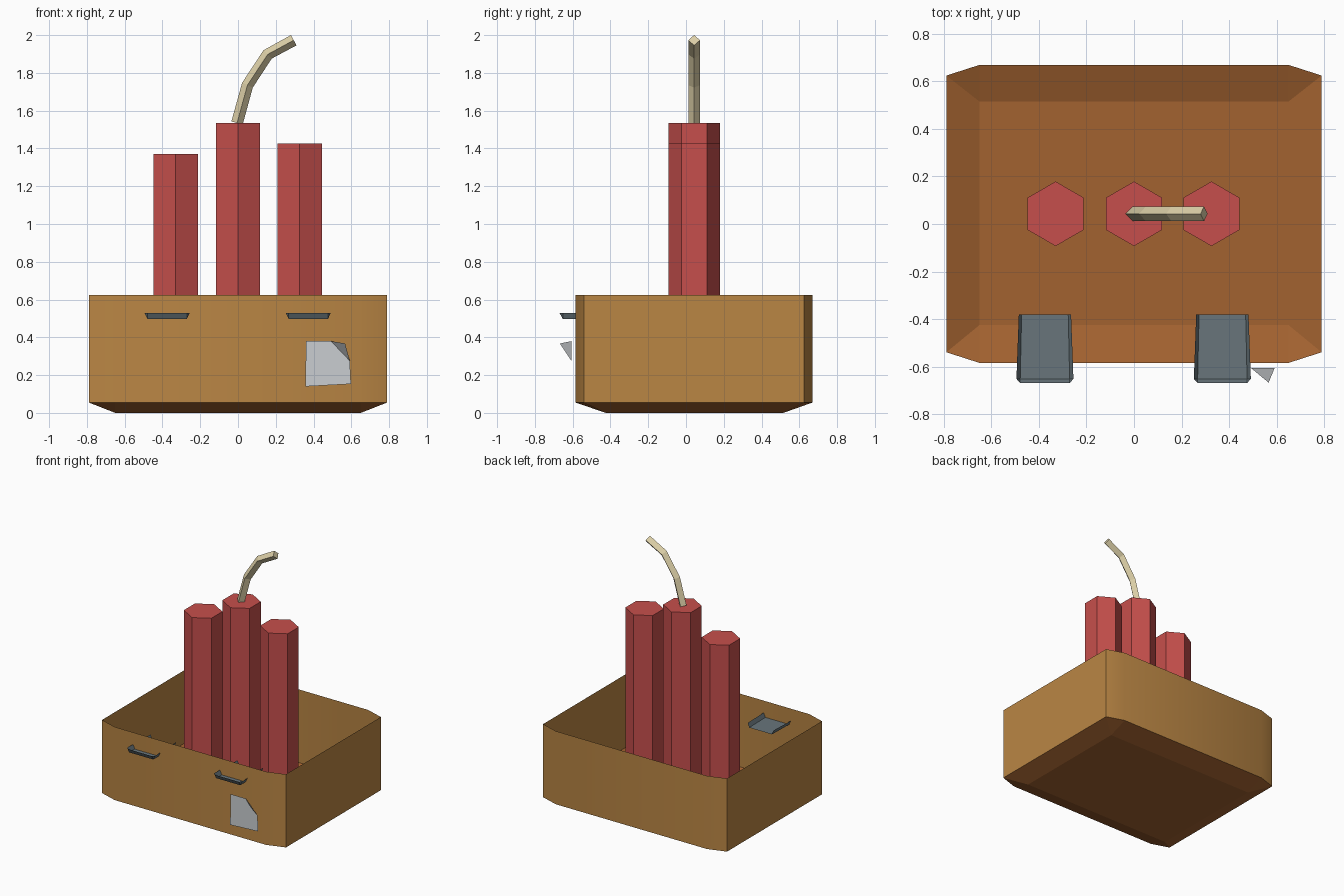
import bpy, math
from mathutils import Vector

if "Cube" in bpy.data.objects:
    bpy.data.objects.remove(bpy.data.objects["Cube"])


def material(name, r, g, b):
    """Flat material from an sRGB colour (0-255)."""
    def lin(c):
        c /= 255
        return c / 12.92 if c <= 0.04045 else ((c + 0.055) / 1.055) ** 2.4
    m = bpy.data.materials.new(name)
    m.diffuse_color = (lin(r), lin(g), lin(b), 1)
    m.use_nodes = True
    m.node_tree.nodes["Principled BSDF"].inputs["Base Color"].default_value = m.diffuse_color
    return m


TAN = material("tan_wood", 186, 134, 68)
BROWN = material("brown_base", 162, 98, 48)
RED = material("red_paper", 198, 79, 76)
CREAM = material("cream_cord", 220, 207, 167)
STEEL = material("grey_steel", 104, 117, 123)
PAPER = material("light_paper", 202, 206, 209)


def make(name, verts, faces, mat, smooth=False):
    me = bpy.data.meshes.new(name)
    me.from_pydata(verts, [], faces)
    me.materials.append(mat)
    me.update()
    if smooth:
        me.polygons.foreach_set("use_smooth", [True] * len(me.polygons))
        me.set_sharp_from_angle(angle=math.radians(35))
    ob = bpy.data.objects.new(name, me)
    bpy.context.collection.objects.link(ob)
    return ob


def loft(name, rings, mat, caps=(True, True), smooth=False):
    """Skin between equal rings of points (counter-clockwise seen from the end)."""
    n = len(rings[0])
    faces = [(k * n + i, k * n + (i + 1) % n, (k + 1) * n + (i + 1) % n, (k + 1) * n + i)
             for k in range(len(rings) - 1) for i in range(n)]
    if caps[0]:
        faces.append(tuple(reversed(range(n))))
    if caps[1]:
        faces.append(tuple(range((len(rings) - 1) * n, len(rings) * n)))
    return make(name, [tuple(p) for r in rings for p in r], faces, mat, smooth)


# Open crate: octagonal walls over a shallow dished base
outline = [(-0.65, -0.585), (0.65, -0.585), (0.79, -0.54), (0.79, 0.625),
           (0.65, 0.67), (-0.65, 0.67), (-0.79, 0.625), (-0.79, -0.54)]
loft("crate_walls", [[(x, y, z) for x, y in outline] for z in (0.055, 0.623)],
     TAN, (False, False), True)

floor = [(-0.65, -0.425, 0), (0.65, -0.425, 0), (0.65, 0.515, 0), (-0.65, 0.515, 0)]
rim = [(x, y, 0.055) for x, y in outline]          # indices 4..11
make("crate_base", floor + rim,
     [(3, 2, 1, 0),
      (0, 1, 5, 4), (1, 6, 5), (1, 2, 7, 6), (2, 8, 7),
      (2, 3, 9, 8), (3, 10, 9), (3, 0, 11, 10), (0, 4, 11)], BROWN)

# Three hexagonal sticks of different height
for name, cx, top in (("left_stick", -0.33, 1.37), ("middle_stick", 0, 1.535),
                      ("right_stick", 0.326, 1.425)):
    hexagon = [(cx + 0.136 * math.cos(a), 0.043 + 0.136 * math.sin(a))
               for a in (math.radians(30 + 60 * i) for i in range(6))]
    loft(name, [[(x, y, z) for x, y in hexagon] for z in (0.005, top)], RED)

# Bent fuse with a diamond cross-section
path = [Vector(p) for p in ((-0.005, 0.043, 1.535), (0.05, 0.043, 1.735),
                            (0.157, 0.043, 1.898), (0.295, 0.043, 1.973))]
rings = []
for i, p in enumerate(path):
    t = (path[min(i + 1, 3)] - path[max(i - 1, 0)]).normalized()
    side = Vector((t.z, 0, -t.x)) * 0.031
    across = Vector((0, 0.031, 0))
    rings.append([p + side, p + across, p - side, p - across])
loft("fuse", rings, CREAM)

# Tray-like handles passing through the front wall
for name, cx in (("left_handle", -0.375), ("right_handle", 0.372)):
    verts = []
    for y, bottom, top, zb in ((-0.38, 0.098, 0.11, 0.497), (-0.652, 0.104, 0.12, 0.497)):
        verts += [(cx - top, y, 0.53), (cx - bottom, y, zb),
                  (cx + bottom, y, zb), (cx + top, y, 0.53)]
    verts += [(cx - 0.104, -0.67, 0.53), (cx + 0.104, -0.67, 0.53)]
    make(name, verts,
         [(0, 4, 5, 1), (1, 5, 6, 2), (2, 6, 7, 3),   # left side, plate, right side
          (4, 8, 5), (5, 8, 9, 6), (6, 9, 7)], STEEL)  # turned-up front lip

# Paper note with its upper right corner folded forward
note_y = -0.606
note = [(0.36, 0.38), (0.357, 0.14), (0.598, 0.153), (0.592, 0.275), (0.492, 0.38)]
make("note", [(x, note_y, z) for x, z in note], [(0, 1, 2, 3, 4)], PAPER)
make("note_fold", [(0.492, note_y, 0.38), (0.592, note_y, 0.275), (0.567, -0.668, 0.367)],
     [(0, 1, 2)], PAPER)
